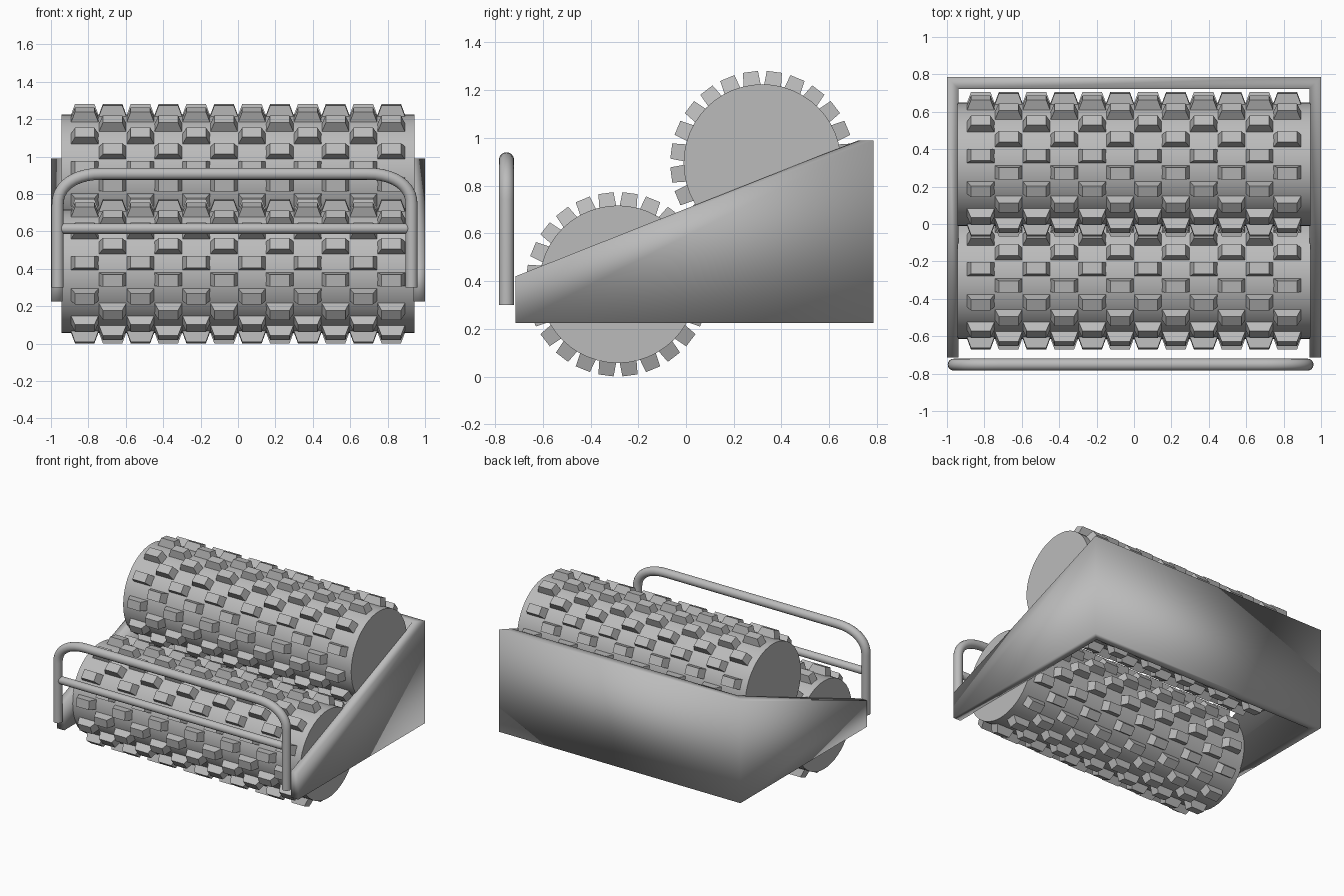
import bpy
import bmesh
from math import sin, cos, pi, radians
from mathutils import Matrix, Vector

cube = bpy.data.objects.get("Cube")
if cube:
    bpy.data.objects.remove(cube, do_unlink=True)

# One plain grey for everything
GREY = (0.5, 0.5, 0.5, 1)
grey = bpy.data.materials.new("plain_grey")
grey.use_nodes = True
grey.diffuse_color = GREY
grey.node_tree.nodes["Principled BSDF"].inputs["Base Color"].default_value = GREY


def finish(bm, name, smooth_angle=None):
    """Turn a bmesh into a named object; smooth it below the given angle."""
    bmesh.ops.recalc_face_normals(bm, faces=bm.faces)
    mesh = bpy.data.meshes.new(name)
    bm.to_mesh(mesh)
    bm.free()
    mesh.materials.append(grey)
    obj = bpy.data.objects.new(name, mesh)
    bpy.context.collection.objects.link(obj)
    if smooth_angle:
        bpy.ops.object.select_all(action='DESELECT')
        obj.select_set(True)
        bpy.context.view_layer.objects.active = obj
        bpy.ops.object.shade_smooth_by_angle(angle=radians(smooth_angle))
    return obj


def loft(bm, rings):
    """Skin equal-length closed rings and cap both ends."""
    loops = [[bm.verts.new(p) for p in ring] for ring in rings]
    n = len(loops[0])
    for a, b in zip(loops, loops[1:]):
        for i in range(n):
            j = (i + 1) % n
            bm.faces.new((a[i], a[j], b[j], b[i]))
    bm.faces.new(loops[0])
    bm.faces.new(loops[-1])


# Toothed rollers
RADIUS, TIP, HALF_LENGTH = 0.33, 0.385, 0.944
COLUMNS, PITCH, TEETH = 12, 0.149, 12


def add_tooth(bm, x, angle, centre):
    """Tapered block pointing outward; angle is the elevation from the front."""
    out = Vector((0, -cos(angle), sin(angle)))
    side = Vector((0, sin(angle), cos(angle)))
    mid = centre + Vector((x, 0, 0))
    rings = []
    for r, half_x, half_w in ((RADIUS - 0.008, 0.075, 0.036), (TIP, 0.052, 0.032)):
        rings.append([mid + out * r + Vector((sx * half_x, 0, 0)) + side * (sw * half_w)
                      for sx, sw in ((-1, -1), (1, -1), (1, 1), (-1, 1))])
    loft(bm, rings)


def add_roller(name, y, z):
    centre = Vector((0, y, z))
    bm = bmesh.new()
    bmesh.ops.create_cone(
        bm, cap_ends=True, segments=48, radius1=RADIUS, radius2=RADIUS,
        depth=2 * HALF_LENGTH,
        matrix=Matrix.Translation(centre) @ Matrix.Rotation(pi / 2, 4, 'Y'))
    finish(bm, name + "_drum", 30)
    bm = bmesh.new()
    step = 2 * pi / TEETH
    for col in range(COLUMNS):
        x = (col - (COLUMNS - 1) / 2) * PITCH
        # Neighbouring columns are staggered by half a step
        start = step / 4 if col % 2 == 0 else -step / 4
        for k in range(TEETH):
            add_tooth(bm, x, start + k * step, centre)
    finish(bm, name + "_teeth")


add_roller("lower_roller", -0.285, 0.387)
add_roller("upper_roller", 0.32, 0.895)

# Open hopper: two sloping side walls and a back wall, softly shaded
FRONT, BACK, FLOOR, WALL = -0.715, 0.785, 0.225, 0.062
LOW, HIGH = 0.42, 0.99


def wall_section(side, y_out, y_in, top):
    outer, inner = side, side * (1 - WALL)
    return [(outer, y_out, FLOOR), (outer, y_out, top),
            (inner, y_in, top), (inner, y_in, FLOOR)]


bm = bmesh.new()
loft(bm, [wall_section(1, FRONT, FRONT, LOW),
          wall_section(1, BACK, BACK - WALL, HIGH),
          wall_section(-1, BACK, BACK - WALL, HIGH),
          wall_section(-1, FRONT, FRONT, LOW)])
finish(bm, "hopper", 180)


# Front guard rail
RAIL_X, RAIL_Y = -0.018, -0.752


def add_tube(name, points, radius):
    """Round tube along a path lying in an x-z plane."""
    rings = []
    for i, p in enumerate(points):
        ahead = points[min(i + 1, len(points) - 1)]
        behind = points[max(i - 1, 0)]
        tangent = (ahead - behind).normalized()
        across = tangent.cross(Vector((0, 1, 0)))
        r = radius[i] if isinstance(radius, list) else radius
        rings.append([p + across * (r * cos(t)) + Vector((0, r * sin(t), 0))
                      for t in (2 * pi * k / 16 for k in range(16))])
    bm = bmesh.new()
    loft(bm, rings)
    return finish(bm, name, 50)


# Bent hoop with wide corners
half, top, bend_x, bend_z = 0.946, 0.908, 0.24, 0.165
corner = [Vector((half - bend_x + bend_x * cos(t) ** 0.9, 0,
                  top - bend_z + bend_z * sin(t) ** 0.9))
          for t in (pi / 2 * k / 10 for k in range(10))]
corner.append(Vector((half - bend_x, 0, top)))
right_half = [Vector((half, 0, 0.3))] + corner
left_half = [Vector((-p.x, 0, p.z)) for p in reversed(right_half)]
shift = Vector((RAIL_X, RAIL_Y, 0))
add_tube("guard_hoop", [p + shift for p in right_half + left_half], 0.032)

# Straight crossbar with rounded tips
bar_r, bar_half = 0.028, 0.943
tip = [(bar_half - bar_r * (1 - sin(t)), bar_r * cos(t))
       for t in (0, pi / 6, pi / 3, pi * 0.47)]
bar = [(-x, r) for x, r in reversed(tip)] + tip
add_tube("guard_crossbar",
         [Vector((x, 0, 0.615)) + shift for x, r in bar], [r for x, r in bar])
